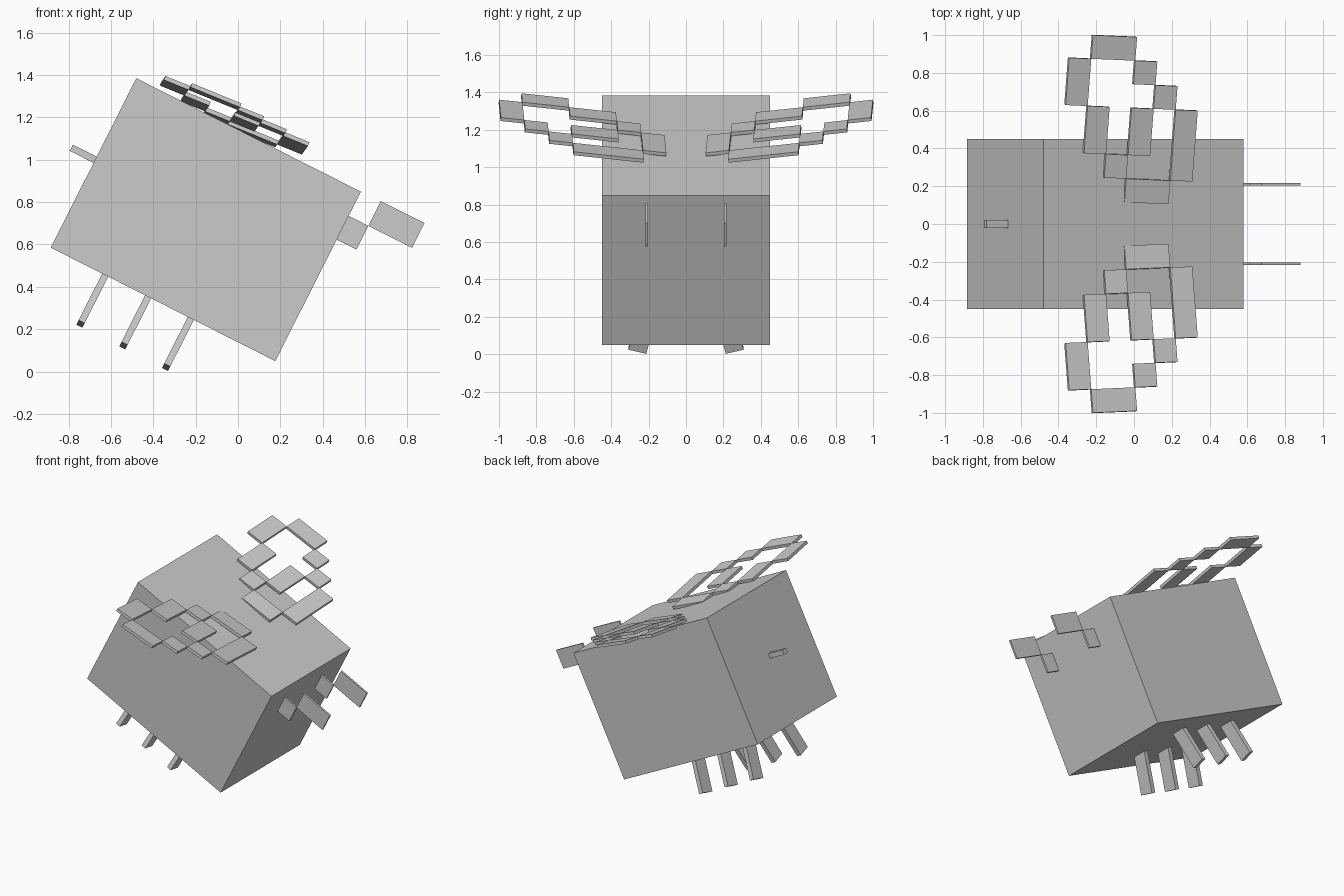
import bpy, bmesh, math
from mathutils import Matrix, Vector

cube = bpy.data.objects.get("Cube")
if cube:
    bpy.data.objects.remove(cube, do_unlink=True)

grey = bpy.data.materials.new("plain_grey")
grey.use_nodes = True
colour = (0.6, 0.6, 0.6, 1)
grey.diffuse_color = colour
grey.node_tree.nodes["Principled BSDF"].inputs["Base Color"].default_value = colour

# The whole insect pitches nose-down about the y axis
POSE = Matrix.Translation((-0.152, 0, 0.717)) @ Matrix.Rotation(math.radians(26.8), 4, 'Y')
MIRROR = Matrix.Diagonal((1, -1, 1, 1))


def build(name, boxes, frame=Matrix(), side=1):
    """Join boxes, each given as (low corner, high corner) in a part frame."""
    bm = bmesh.new()
    flip = MIRROR if side < 0 else Matrix()
    for low, high in boxes:
        low, high = Vector(low), Vector(high)
        place = Matrix.Translation((low + high) / 2) @ Matrix.Diagonal((*(high - low), 1))
        bmesh.ops.create_cube(bm, size=1, matrix=POSE @ flip @ frame @ place)
    bmesh.ops.recalc_face_normals(bm, faces=bm.faces)
    mesh = bpy.data.meshes.new(name)
    bm.to_mesh(mesh)
    bm.free()
    mesh.materials.append(grey)
    bpy.context.collection.objects.link(bpy.data.objects.new(name, mesh))


# Body and stinger
HX, HY, HZ = 0.594, 0.449, 0.448
build("body", [((-HX, -HY, -HZ), (HX, HY, HZ))])
build("stinger", [((-0.72, -0.02, 0), (-HX + 0.01, 0.02, 0.033))])

# Wing frame: columns run forward, rows run outward
along = Vector((1, -0.04, 0.08)).normalized()
out = Vector((0.02, 1, 0.13)).normalized()
wing_frame = Matrix((along, out, along.cross(out))).transposed().to_4x4()
wing_frame = Matrix.Translation((-0.491, 0.13, 0.422)) @ wing_frame
CELL, THICK = 0.126, 0.02
# Wing plates as first column, first row, columns wide, rows long
PLATES = [(3, 0, 2, 1), (2, 1, 1, 1), (5, 1, 1, 3), (1, 2, 1, 2), (3, 2, 1, 2),
          (4, 4, 1, 1), (3, 5, 1, 1), (0, 4, 1, 2), (1, 6, 2, 1)]
wing = [((c * CELL, r * CELL, -THICK), ((c + w) * CELL, (r + l) * CELL, 0))
        for c, r, w, l in PLATES]

for side, label in ((1, "left"), (-1, "right")):
    build(label + "_wing", wing, wing_frame, side)

    # Stepped antenna: short stem and longer raised tip
    build(label + "_antenna", [((HX - 0.01, 0.203, 0.195), (0.698, 0.217, 0.32)),
                               ((0.698, 0.203, 0.32), (0.929, 0.217, 0.451))], Matrix(), side)

    # Three legs splayed outward, with their tops sunk in the body
    for place, x in (("back", -0.306), ("middle", -0.079), ("front", 0.147)):
        foot = Matrix.Translation((x, 0.26, -0.706)) @ Matrix.Rotation(math.radians(14), 4, 'X')
        build(f"{label}_{place}_leg", [((-0.016, -0.049, 0), (0.016, 0.049, 0.32))], foot, side)
